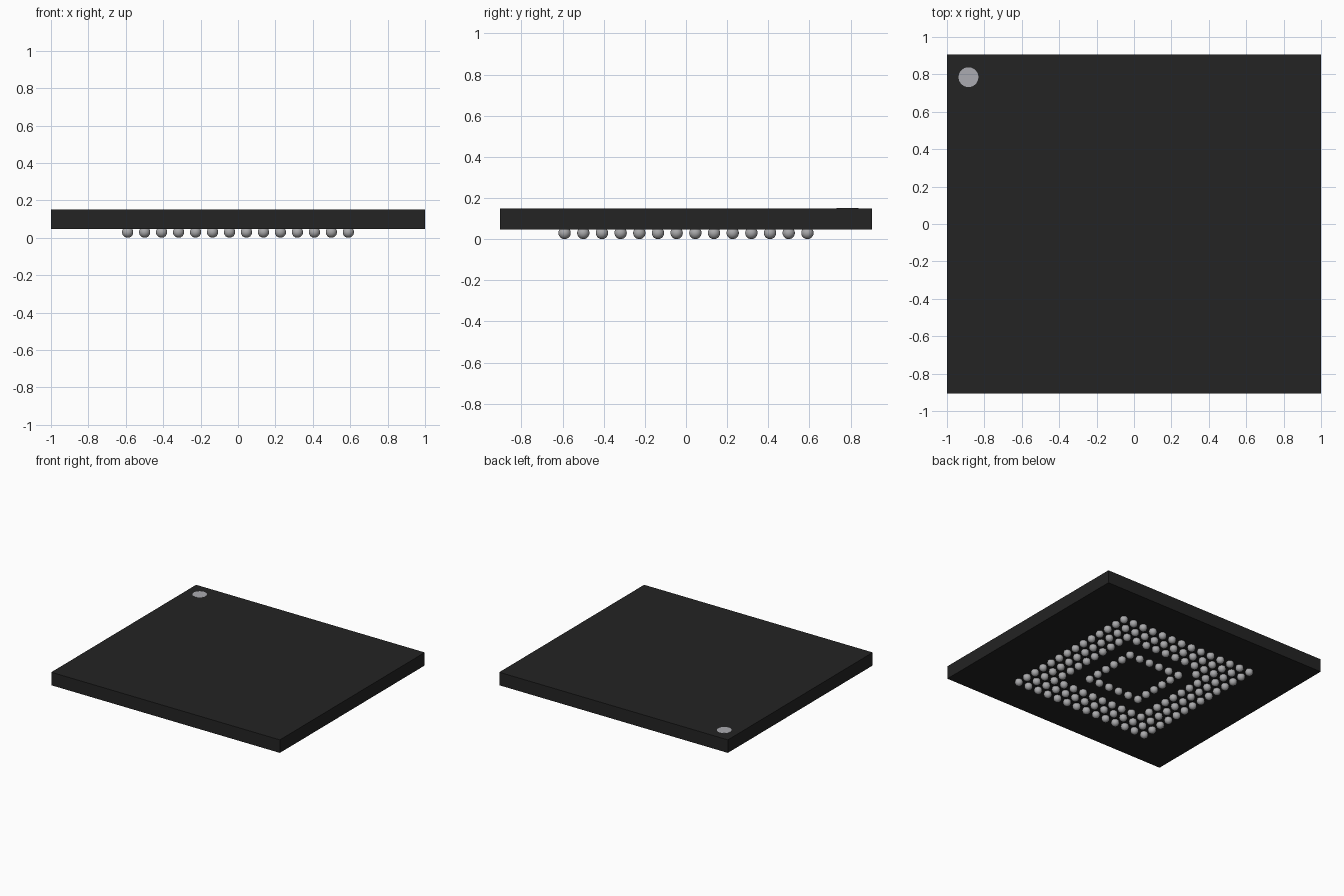
import bpy, bmesh
from mathutils import Matrix, Vector

if "Cube" in bpy.data.objects:
    bpy.data.objects.remove(bpy.data.objects["Cube"])


def material(name, rgb):
    m = bpy.data.materials.new(name)
    m.diffuse_color = (*rgb, 1)
    m.use_nodes = True
    m.node_tree.nodes["Principled BSDF"].inputs["Base Color"].default_value = m.diffuse_color
    return m


def make(name, bm, mat, smooth=False):
    me = bpy.data.meshes.new(name)
    for f in bm.faces:
        f.smooth = smooth
    bm.to_mesh(me)
    bm.free()
    me.materials.append(mat)
    ob = bpy.data.objects.new(name, me)
    bpy.context.collection.objects.link(ob)
    return ob


black = material("matte black", (0.017, 0.017, 0.017))
grey = material("marker grey", (0.41, 0.41, 0.44))
solder = material("solder grey", (0.40, 0.40, 0.41))

Z0, Z1 = 0.047, 0.15      # underside and top of the package
N, PITCH, R = 14, 1.18 / 13, 0.03

# package body
bm = bmesh.new()
bmesh.ops.create_cube(bm, size=1, matrix=Matrix.Translation((0, 0, (Z0 + Z1) / 2))
                      @ Matrix.Diagonal((2, 1.81, Z1 - Z0, 1)))
make("package_body", bm, black)

# corner dot marking the first contact
bm = bmesh.new()
bmesh.ops.create_cone(bm, cap_ends=True, segments=48, radius1=0.053, radius2=0.053,
                      depth=0.002, matrix=Matrix.Translation((-0.885, 0.785, Z1)))
make("corner_marker", bm, grey)


# contact pattern: three outer rings, one inner ring, one index ball near the marker
def has_ball(i, j):
    ring = min(i, j, N - 1 - i, N - 1 - j)
    return ring in (0, 1, 2, 4) or (i, j) == (3, N - 4)


bm = bmesh.new()
for i in range(N):
    for j in range(N):
        if has_ball(i, j):
            pos = Vector((i - (N - 1) / 2, j - (N - 1) / 2, 0)) * PITCH
            pos.z = R
            bmesh.ops.create_uvsphere(bm, u_segments=20, v_segments=12, radius=R,
                                      matrix=Matrix.Translation(pos))
make("solder_balls", bm, solder, smooth=True)
